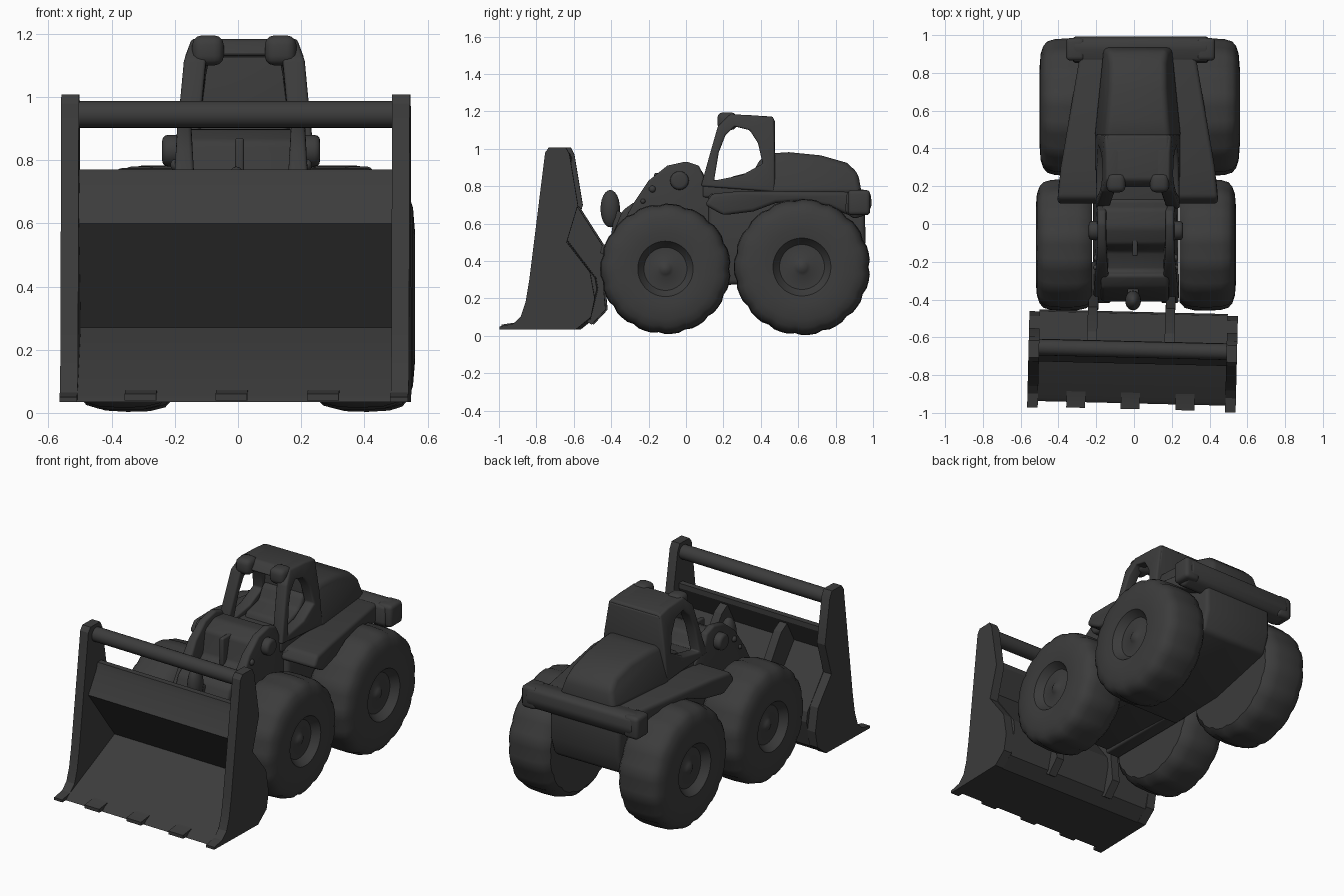
import bpy, bmesh, math
from mathutils import Matrix, Vector

if "Cube" in bpy.data.objects:
    bpy.data.objects.remove(bpy.data.objects["Cube"])

CX = 0.02  # the tractor body sits slightly off centre
dark = bpy.data.materials.new("dark_grey")
dark.diffuse_color = (0.045, 0.045, 0.045, 1)
dark.use_nodes = True
dark.node_tree.nodes["Principled BSDF"].inputs["Base Color"].default_value = dark.diffuse_color


def finish(name, bm, bevel=0.0, angle=40, segs=3):
    bmesh.ops.recalc_face_normals(bm, faces=bm.faces[:])
    if bevel:
        edges = [e for e in bm.edges if e.calc_face_angle(0) > math.radians(28)]
        bmesh.ops.bevel(bm, geom=edges, offset=bevel, segments=segs, profile=0.5,
                        affect='EDGES', clamp_overlap=True)
    me = bpy.data.meshes.new(name)
    bm.to_mesh(me)
    bm.free()
    for p in me.polygons:
        p.use_smooth = True
    me.set_sharp_from_angle(angle=math.radians(angle))
    me.materials.append(dark)
    ob = bpy.data.objects.new(name, me)
    bpy.context.collection.objects.link(ob)
    return ob


def prism(name, pts, half, cx=CX, bevel=0.0, angle=40):
    """Extrude a (y, z) profile along x; half is a number or a function of (y, z)."""
    h = half if callable(half) else (lambda y, z: half)
    bm = bmesh.new()
    a = [bm.verts.new((cx - h(y, z), y, z)) for y, z in pts]
    b = [bm.verts.new((cx + h(y, z), y, z)) for y, z in pts]
    bm.faces.new(a)
    bm.faces.new(b[::-1])
    n = len(pts)
    for i in range(n):
        j = (i + 1) % n
        bm.faces.new((a[i], a[j], b[j], b[i]))
    return finish(name, bm, bevel, angle)


def box(name, y0, y1, z0, z1, half, cx=CX, bevel=0.0):
    return prism(name, [(y0, z0), (y1, z0), (y1, z1), (y0, z1)], half, cx, bevel)


def window_frame(name, outer, inner, s, thick, bevel):
    """Side frame around an opening, leaning inwards towards the roof."""
    bm = bmesh.new()
    rings = []
    for loop in (outer, inner):
        for t in (0, thick):
            rings.append([bm.verts.new((CX + s * (cab_half(y, z) - t), y, z)) for y, z in loop])
    n = len(outer)
    for p, q in ((0, 1), (1, 3), (3, 2), (2, 0)):
        for i in range(n):
            j = (i + 1) % n
            bm.faces.new((rings[p][i], rings[p][j], rings[q][j], rings[q][i]))
    return finish(name, bm, bevel)


def rod(name, x0, x1, y, z, r, segs=24, bevel=0.0):
    bm = bmesh.new()
    m = Matrix.Translation(((x0 + x1) / 2, y, z)) @ Matrix.Rotation(math.pi / 2, 4, 'Y')
    bmesh.ops.create_cone(bm, cap_ends=True, segments=segs, radius1=r, radius2=r,
                          depth=abs(x1 - x0), matrix=m)
    return finish(name, bm, bevel)


def blob(name, loc, size):
    bm = bmesh.new()
    bmesh.ops.create_uvsphere(bm, u_segments=20, v_segments=12, radius=1,
                              matrix=Matrix.Translation(loc) @ Matrix.Diagonal((*size, 1)))
    return finish(name, bm, angle=80)


def wheel(name, x, y, z, s, k):
    """Lathe a tyre with a dished rim; grooves separate the lugs on the tread."""
    prof = [(0.012, -0.03), (0.03, -0.04), (0.045, -0.05), (0.115, -0.05), (0.132, -0.03),
            (0.148, -0.006), (0.2, 0), (0.27, -0.006), (0.31, -0.02), (0.333, -0.04),
            (0.345, -0.08), (0.349, -0.15), (0.347, -0.22), (0.335, -0.27), (0.305, -0.298)]
    n = 60
    bm = bmesh.new()
    rows = []
    for r, d in prof:
        row = []
        for i in range(n):
            a = 2 * math.pi * i / n
            rr = r * k * (0.975 if r > 0.3 and i % 4 == 0 else 1)
            row.append(bm.verts.new((x + s * d, y + rr * math.cos(a), z + rr * math.sin(a))))
        rows.append(row)
    for p, q in zip(rows, rows[1:]):
        for i in range(n):
            j = (i + 1) % n
            bm.faces.new((p[i], p[j], q[j], q[i]))
    bm.faces.new(rows[0])
    bm.faces.new(rows[-1])
    return finish(name, bm, angle=35)


# Wheels
for s, side in ((-1, "left"), (1, "right")):
    wheel(f"front_wheel_{side}", 0.01 + s * 0.53, -0.11, 0.358, s, 1.0)
    wheel(f"rear_wheel_{side}", 0.03 + s * 0.53, 0.62, 0.368, s, 1.045)

# Front frame: recessed core between two raised cheeks
prism("front_core", [(-0.40, 0.3), (-0.41, 0.5), (-0.34, 0.67), (-0.27, 0.72), (-0.25, 0.68),
                     (-0.14, 0.72), (-0.11, 0.86), (-0.02, 0.9), (0.08, 0.89), (0.12, 0.82),
                     (0.27, 0.79), (0.27, 0.28)], 0.18, 0.005, 0.02)
cheek = [(-0.40, 0.28), (-0.42, 0.42), (-0.36, 0.56), (-0.28, 0.71), (-0.2, 0.83), (-0.1, 0.91),
         (0, 0.932), (0.07, 0.91), (0.1, 0.84), (0.2, 0.78), (0.22, 0.28)]
for s, side in ((-1, "left"), (1, "right")):
    x = 0.01 + s * 0.18
    prism(f"front_cheek_{side}", cheek, lambda y, z: 0.022 + 0.025 * min(1, max(0, (0.9 - z) / 0.4)),
          x, 0.012)
    rod(f"boom_pivot_{side}", x, 0.01 + s * 0.25, -0.035, 0.83, 0.05, 24, 0.018)
    blob(f"cheek_bolt_upper_{side}", (x + s * 0.03, -0.18, 0.785), (0.014, 0.018, 0.018))
    blob(f"cheek_bolt_lower_{side}", (x + s * 0.034, -0.23, 0.72), (0.012, 0.013, 0.013))
box("front_rib", -0.17, 0.0, 0.7, 0.87, 0.014, 0.005, 0.008)
blob("tilt_link", (-0.005, -0.405, 0.68), (0.042, 0.052, 0.1))
prism("tilt_link_base", [(-0.40, 0.54), (-0.3, 0.52), (-0.28, 0.62), (-0.38, 0.68)], 0.03, -0.005, 0.012)

# Rear chassis with rising belly, fender deck
prism("chassis", [(0.12, 0.27), (0.5, 0.28), (0.92, 0.38), (0.96, 0.5), (0.955, 0.75), (0.12, 0.76)],
      0.235, CX, 0.025)
prism("fender_deck", [(0.1, 0.70), (0.14, 0.76), (0.3, 0.775), (0.9, 0.77), (0.93, 0.7), (0.88, 0.64),
                      (0.77, 0.69), (0.62, 0.72), (0.48, 0.71), (0.36, 0.665), (0.2, 0.645)],
      lambda y, z: 0.425 - 0.12 * max(0, y - 0.2) / 0.7, CX, 0.02)
prism("rear_bumper", [(0.86, 0.77), (0.85, 0.66), (0.9, 0.625), (0.97, 0.65), (0.995, 0.7),
                      (0.985, 0.77), (0.94, 0.785)], 0.36, CX + 0.015, 0.018)
for s, side in ((-1, "left"), (1, "right")):
    box(f"rear_lamp_{side}", 0.865, 0.985, 0.645, 0.78, 0.05, 0.035 + s * 0.345, 0.022)

# Engine hood
prism("hood", [(0.45, 0.76), (0.45, 0.975), (0.55, 0.982), (0.72, 0.965), (0.86, 0.925),
               (0.92, 0.87), (0.94, 0.76)],
      lambda y, z: 0.165 - 0.04 * (y - 0.5) / 0.4 + (0.98 - z) * 0.3, CX, 0.028, 60)


# Cab
def cab_half(y, z):
    return 0.222 - 0.03 * (z - 0.8) / 0.3 - max(0, z - 1.13) * 0.3


outer = [(0.08, 0.80), (0.13, 0.98), (0.17, 1.12), (0.235, 1.185), (0.38, 1.178), (0.47, 1.165),
         (0.475, 0.97), (0.475, 0.77)]
inner = [(0.15, 0.83), (0.175, 0.98), (0.21, 1.07), (0.26, 1.12), (0.34, 1.10), (0.385, 1.03),
         (0.41, 0.92), (0.3, 0.86)]
for s, side in ((-1, "left"), (1, "right")):
    window_frame(f"cab_side_{side}", outer, inner, s, 0.07, 0.016)
    box(f"roof_lamp_{side}", 0.168, 0.27, 1.10, 1.195, 0.05, CX + s * 0.115, 0.03)
prism("cab_roof", [(0.19, 1.13), (0.235, 1.185), (0.47, 1.172), (0.47, 1.12), (0.3, 1.13)],
      lambda y, z: cab_half(y, z) - 0.008, CX, 0.015)
prism("cab_rear_wall", [(0.42, 0.78), (0.475, 0.78), (0.475, 1.16), (0.42, 1.15)],
      lambda y, z: cab_half(y, z) - 0.008, CX, 0.012)
prism("seat", [(0.2, 0.76), (0.24, 0.85), (0.36, 0.88), (0.40, 0.95), (0.45, 0.97), (0.45, 0.76)],
      0.14, CX, 0.02)
box("cab_floor", 0.09, 0.46, 0.74, 0.82, 0.21, CX, 0.012)

# Bucket, built square and then turned slightly
bucket = []
shell = [(-0.95, 0.035), (-0.58, 0.035), (-0.505, 0.09), (-0.465, 0.25), (-0.475, 0.31), (-0.695, 0.6),
         (-0.62, 0.74), (-0.62, 0.77), (-0.655, 0.77), (-0.665, 0.73), (-0.74, 0.6), (-0.495, 0.27),
         (-0.93, 0.055)]
bucket.append(prism("bucket_shell", shell, 0.498, -0.008, 0, 20))
plate = [(-0.985, 0.035), (-0.985, 0.05), (-0.91, 0.065), (-0.87, 0.105), (-0.845, 0.18), (-0.825, 0.3),
         (-0.74, 0.98), (-0.72, 1.008), (-0.63, 1.008), (-0.61, 0.97), (-0.565, 0.7), (-0.625, 0.5),
         (-0.5, 0.34), (-0.475, 0.2), (-0.495, 0.1), (-0.575, 0.035)]
for s, side in ((-1, "left"), (1, "right")):
    bucket.append(prism(f"bucket_side_{side}", plate, 0.028, -0.008 + s * 0.524, 0, 20))
bucket.append(rod("bucket_bar", -0.51, 0.5, -0.665, 0.945, 0.043, 20))
for i, x in enumerate((-0.303, -0.015, 0.275)):
    tooth = [(-0.98, 0.04), (-0.86, 0.035), (-0.86, 0.085), (-0.88, 0.075), (-0.98, 0.06)]
    bucket.append(prism(f"bucket_tooth_{i + 1}", tooth, 0.05, x, 0, 20))

# Ribs on the back of the bucket
rib = [(-0.64, 0.73), (-0.575, 0.69), (-0.44, 0.48), (-0.425, 0.42), (-0.44, 0.3), (-0.425, 0.14),
       (-0.5, 0.06), (-0.53, 0.08), (-0.48, 0.3), (-0.7, 0.6)]
for i, x in enumerate((-0.225, 0.185)):
    bucket.append(prism(f"bucket_rib_{i + 1}", rib, 0.026, x, 0, 25))
turn = Matrix.Translation((0.018, 0, 0)) @ Matrix.Rotation(math.radians(-1.4), 4, 'Z')
for ob in bucket:
    ob.data.transform(turn)

# Lift arms joining the bucket to the front frame
for s, side in ((-1, "left"), (1, "right")):
    prism(f"lift_arm_{side}", [(-0.46, 0.44), (-0.45, 0.485), (-0.2, 0.56), (-0.2, 0.5), (-0.42, 0.43)],
          0.026, -0.01 + s * 0.205, 0.008)
